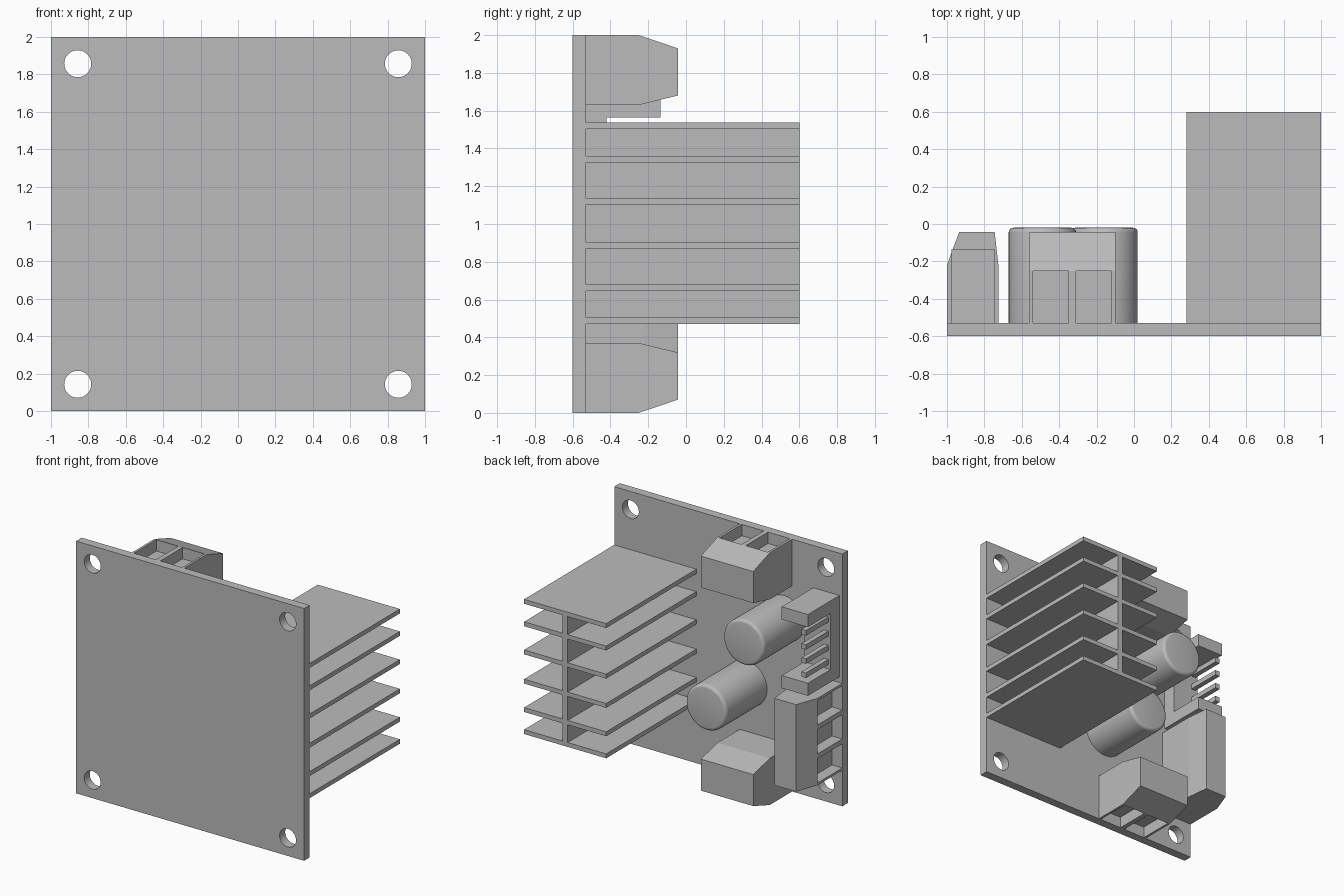
import bpy, bmesh
from math import radians
from mathutils import Matrix, Vector

if "Cube" in bpy.data.objects:
    bpy.data.objects.remove(bpy.data.objects["Cube"], do_unlink=True)

grey = bpy.data.materials.new("plain grey")
grey.use_nodes = True
grey.diffuse_color = (0.5, 0.5, 0.5, 1)
grey.node_tree.nodes["Principled BSDF"].inputs["Base Color"].default_value = (0.5, 0.5, 0.5, 1)

BOARD = -0.53  # back surface of the board, where parts are mounted


def finish(bm, name):
    bmesh.ops.recalc_face_normals(bm, faces=bm.faces)
    mesh = bpy.data.meshes.new(name)
    bm.to_mesh(mesh)
    bm.free()
    mesh.materials.append(grey)
    obj = bpy.data.objects.new(name, mesh)
    bpy.context.collection.objects.link(obj)
    return obj


def add_box(bm, x, y, z):
    lo, hi = Vector((x[0], y[0], z[0])), Vector((x[1], y[1], z[1]))
    m = Matrix.Translation((lo + hi) / 2) @ Matrix.Diagonal((*(hi - lo), 1))
    bmesh.ops.create_cube(bm, size=1, matrix=m)


def box(name, x, y, z):
    bm = bmesh.new()
    add_box(bm, x, y, z)
    return finish(bm, name)


def add_cylinder(bm, x, z, y0, y1, radius, sides):
    m = Matrix.Translation((x, (y0 + y1) / 2, z)) @ Matrix.Rotation(radians(90), 4, "X")
    return bmesh.ops.create_cone(bm, cap_ends=True, segments=sides, radius1=radius,
                                 radius2=radius, depth=y1 - y0, matrix=m)


def prism(name, profile, length):
    """Extrude a (y, z) profile along x, centred on zero."""
    bm = bmesh.new()
    face = bm.faces.new([bm.verts.new((-length / 2, y, z)) for y, z in profile])
    new = bmesh.ops.extrude_face_region(bm, geom=[face])["geom"]
    bmesh.ops.translate(bm, vec=(length, 0, 0),
                        verts=[v for v in new if isinstance(v, bmesh.types.BMVert)])
    return finish(bm, name)


def cut(obj, cutter):
    cutter.hide_render = True
    mod = obj.modifiers.new("cut", "BOOLEAN")
    mod.operation, mod.solver, mod.object = "DIFFERENCE", "EXACT", cutter
    bpy.context.view_layer.objects.active = obj
    bpy.ops.object.modifier_apply(modifier=mod.name)
    bpy.data.objects.remove(cutter, do_unlink=True)


def smooth(obj):
    bpy.ops.object.select_all(action="DESELECT")
    obj.select_set(True)
    bpy.context.view_layer.objects.active = obj
    bpy.ops.object.shade_smooth_by_angle(angle=radians(35))


# Board with four mounting holes
board = box("board", (-1, 1), (-0.6, BOARD), (0, 2))
bm = bmesh.new()
for x in (-0.857, 0.857):
    for z in (0.143, 1.857):
        add_cylinder(bm, x, z, -0.7, -0.4, 0.072, 40)
cut(board, finish(bm, "hole_cutter"))
smooth(board)

# Heat sink: six fins and one web
for i, z in enumerate((0.47, 0.645, 0.87, 1.102, 1.325, 1.503)):
    box(f"heat_sink_fin_{i + 1}", (0.28, 1), (BOARD, 0.6), (z, z + 0.035))
box("heat_sink_web", (0.618, 0.662), (BOARD, 0.6), (0.5, 1.51))

# Capacitors with a rounded outer rim
for name, x, z in (("upper_capacitor", -0.49, 1.355), ("lower_capacitor", -0.16, 0.75)):
    bm = bmesh.new()
    add_cylinder(bm, x, z, BOARD, -0.02, 0.18, 48)
    rim = [e for e in bm.edges if all(v.co.y > -0.1 for v in e.verts)]
    bmesh.ops.bevel(bm, geom=rim, offset=0.025, segments=4, profile=0.5, affect="EDGES")
    smooth(finish(bm, name))


# Screw terminals: local z = 0 is the wire entry face, pockets open there
def terminal(name, ways, height, bend, outer, inner, location, angle):
    length = 0.23 * ways
    tip = -0.043
    profile = [(BOARD, 0), (bend, 0), (tip, -outer), (tip, inner - height),
               (bend, -height), (BOARD, -height)]
    body = prism(name, profile, length)
    bm = bmesh.new()
    for i in range(ways):
        x = (i - (ways - 1) / 2) * 0.23
        add_box(bm, (x - 0.096, x + 0.096), (BOARD - 0.1, bend), (-0.09, 0.1))
    cut(body, finish(bm, "pocket_cutter"))
    body.matrix_world = Matrix.Translation(location) @ Matrix.Rotation(radians(angle), 4, "Y")


terminal("top_terminal", 2, 0.37, -0.25, 0.07, 0.05, (-0.33, 0, 2), 0)
terminal("bottom_terminal", 2, 0.37, -0.25, 0.07, 0.05, (-0.33, 0, 0), 180)
terminal("side_terminal", 3, 0.275, -0.22, 0.065, 0.02, (-1, 0, 0.63), -90)

# Pin header: base, two end walls and four pins
side = (-0.975, -0.745)
bottom, top = 1.02, 1.665
bm = bmesh.new()
section = [(BOARD, bottom), (-0.135, bottom), (-0.135, bottom + 0.1), (-0.42, bottom + 0.1),
           (-0.42, top - 0.1), (-0.135, top - 0.1), (-0.135, top), (BOARD, top)]
header = prism("header_housing", section, side[1] - side[0])
header.location.x = sum(side) / 2
bm.free()
for i in range(4):
    z = (bottom + top) / 2 + (i - 1.5) * 0.112
    box(f"header_pin_{i + 1}", (-0.955, -0.915), (-0.43, -0.14), (z - 0.02, z + 0.02))
